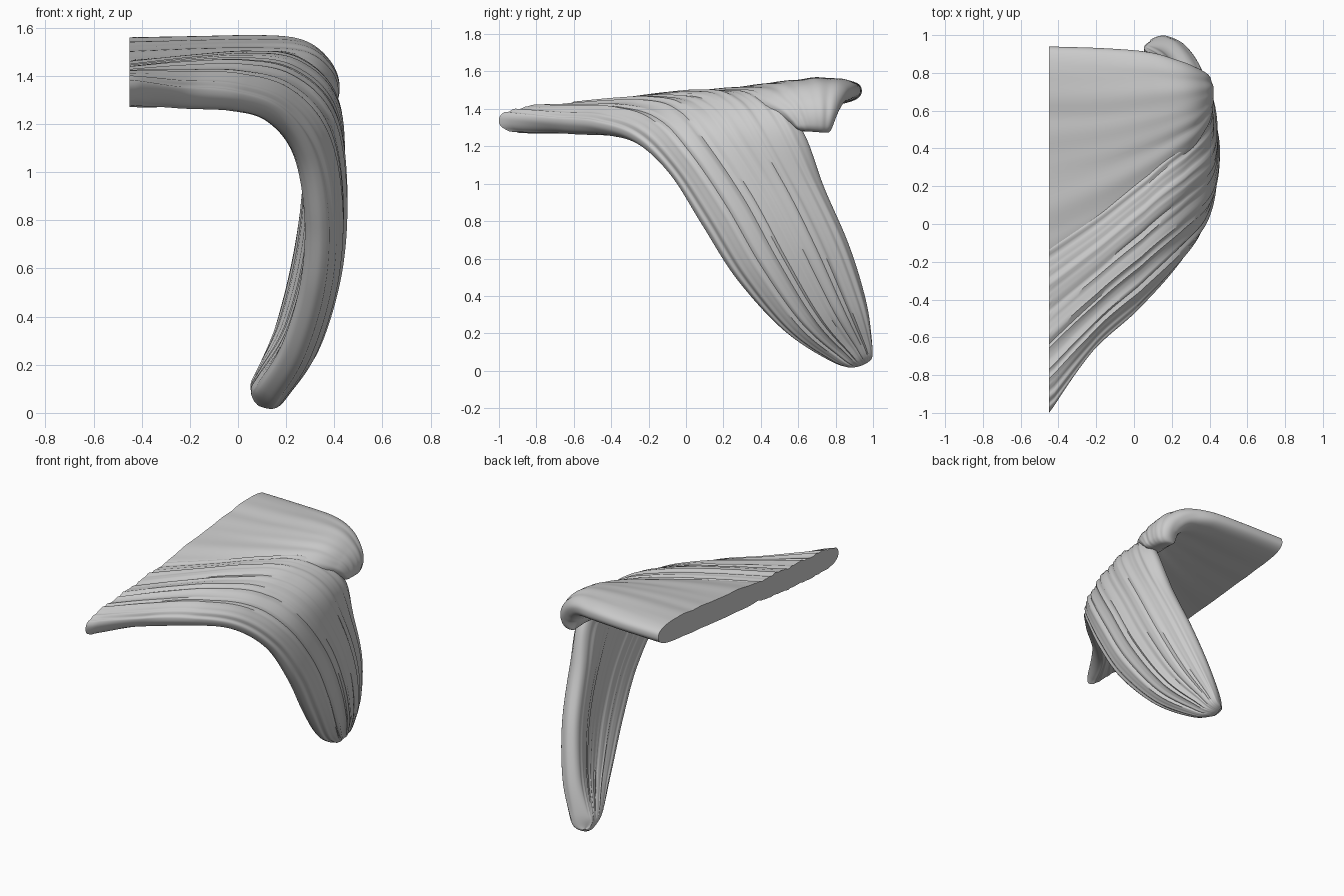
import bpy, bmesh, math, random
from mathutils import Vector

if "Cube" in bpy.data.objects:
    bpy.data.objects.remove(bpy.data.objects["Cube"])


def spline(pts, t):
    # Catmull-Rom point at t in 0..1
    n = len(pts) - 1
    i = min(int(t * n), n - 1)
    f = t * n - i
    p = [Vector(pts[j]) if 0 <= j <= n else None for j in range(i - 1, i + 3)]
    p[0] = p[0] or p[1] * 2 - p[2]
    p[3] = p[3] or p[2] * 2 - p[1]
    return 0.5 * (2 * p[1] + (p[2] - p[0]) * f + (2 * p[0] - 5 * p[1] + 4 * p[2] - p[3]) * f * f
                  + (3 * p[1] - p[0] - 3 * p[2] + p[3]) * f ** 3)


def lock(name, front, mid, back, half, ridges, amp, seed, nt=90, nu=72, tip=0.04):
    # Thick grooved sheet lofted along three guide curves, rounded rim and tip
    rng = random.Random(seed)
    ph = [rng.uniform(0, 6.28) for _ in range(4)]

    def surf(t, u):
        a, b, c = (spline(g, t) for g in (front, mid, back))
        return a * ((1 - u) * (1 - 2 * u)) + b * (4 * u * (1 - u)) + c * (u * (2 * u - 1))

    def groove(t, u):
        w = ridges * math.pi * u
        return (abs(math.sin(w + ph[0] + 0.8 * math.sin(2 * t + ph[1]))) - 0.6
                + 0.6 * math.sin(w * 0.73 + ph[2] + 1.5 * t)
                + 0.4 * math.sin(w * 3.1 + ph[3] - t))

    bm = bmesh.new()
    rings = []
    for i in range(nt + 1):
        t = i / nt
        if t > 0.9:
            t = 0.9 + 0.1 * math.sin((t - 0.9) / 0.1 * math.pi / 2)
        end = max(0, (t - 1 + tip) / tip)
        taper = max(0.12, math.sqrt(max(0, 1 - end * end)))
        fade = taper * min(1, (1 - t) * 5)
        top, bottom = [], []
        for j in range(nu + 1):
            u = 0.5 - 0.5 * math.cos(math.pi * j / nu)
            e = 1e-3
            t0, t1 = max(0, t - e), min(1, t + e)
            u0, u1 = max(0, u - e), min(1, u + e)
            nrm = (surf(t1, u) - surf(t0, u)).cross(surf(t, u1) - surf(t, u0)).normalized()
            rim = (1 - abs(2 * u - 1) ** 5) ** 0.4 if 0 < j < nu else 0
            p = surf(t, u)
            g = groove(t, u) * amp * rim * fade
            top.append(p + nrm * (half * rim * taper + g))
            if 0 < j < nu:
                bottom.append(p - nrm * (half * rim * taper - g * 0.5))
        rings.append([bm.verts.new(v) for v in top + bottom[::-1]])
    for a, b in zip(rings, rings[1:]):
        for k in range(len(a)):
            m = (k + 1) % len(a)
            bm.faces.new((a[k], a[m], b[m], b[k]))
    bm.faces.new(rings[0])
    bm.faces.new(rings[-1])
    # Keep the inner end flush with the cut plane
    for v in rings[0]:
        v.co.x = -0.45
    bmesh.ops.recalc_face_normals(bm, faces=bm.faces)
    me = bpy.data.meshes.new(name)
    bm.to_mesh(me)
    bm.free()
    ob = bpy.data.objects.new(name, me)
    bpy.context.collection.objects.link(ob)
    bpy.context.view_layer.objects.active = ob
    ob.select_set(True)
    bpy.ops.object.shade_smooth_by_angle(angle=math.radians(50))
    ob.select_set(False)


# Long sheet sweeping from the cut edge over the shoulder to the low tip
lock("side_sweep",
     [(-.45, -1, 1.335), (-.26, -.70, 1.305), (-.03, -.48, 1.285), (.15, -.27, 1.22), (.27, -.08, 1.05),
      (.32, .09, .78), (.30, .27, .50), (.22, .51, .24), (.125, .75, .08), (.085, .90, .03)],
     [(-.45, -.55, 1.36), (-.20, -.32, 1.385), (.02, -.12, 1.395), (.20, .06, 1.365), (.335, .20, 1.23),
      (.373, .38, .95), (.353, .55, .63), (.27, .72, .33), (.155, .87, .14), (.085, .95, .04)],
     [(-.45, -.05, 1.41), (-.15, .14, 1.425), (.08, .32, 1.44), (.25, .49, 1.42), (.345, .63, 1.27),
      (.31, .74, .97), (.26, .87, .66), (.19, .955, .37), (.12, .98, .16), (.085, .97, .06)],
     0.073, 11, 0.008, 3, tip=0.08)

# Rear top flap with its end curling down at the corner
lock("top_flap",
     [(-.45, -.25, 1.385), (-.15, -.02, 1.40), (.10, .20, 1.40), (.25, .38, 1.39), (.325, .50, 1.35),
      (.34, .56, 1.32), (.34, .60, 1.28)],
     [(-.45, .40, 1.455), (-.15, .45, 1.465), (.10, .52, 1.47), (.25, .58, 1.46), (.32, .63, 1.41),
      (.345, .66, 1.35), (.33, .67, 1.28)],
     [(-.45, .94, 1.50), (-.15, .93, 1.50), (.08, .91, 1.50), (.22, .87, 1.48), (.31, .83, 1.42),
      (.34, .80, 1.35), (.31, .765, 1.28)],
     0.075, 4, 0.004, 8, nt=70, nu=60, tip=0.12)
